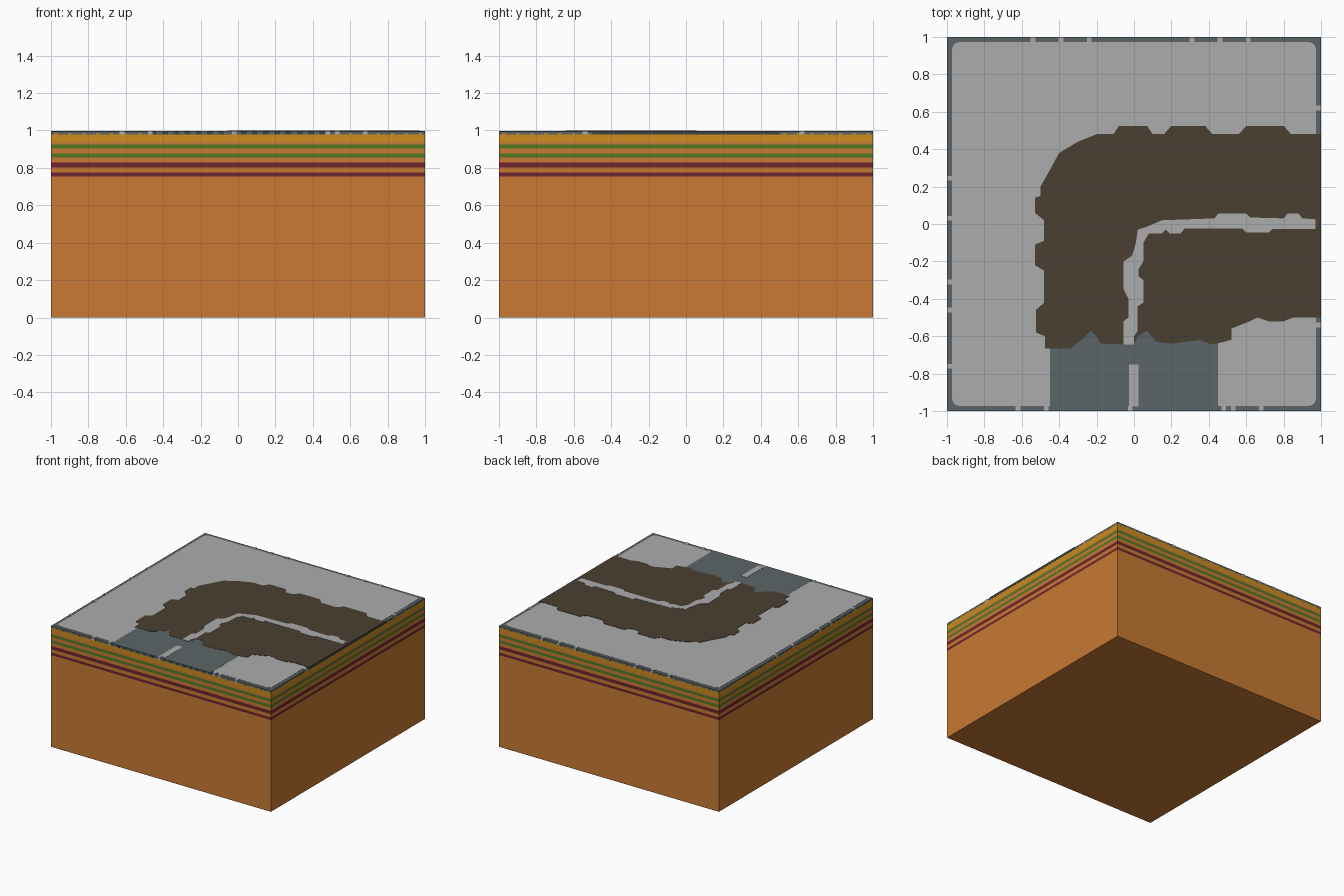
import bpy
import bmesh
import math
from mathutils import Vector

default_cube = bpy.data.objects.get("Cube")
if default_cube:
    bpy.data.objects.remove(default_cube, do_unlink=True)


def linear(value):
    value /= 255
    return value / 12.92 if value <= 0.04045 else ((value + 0.055) / 1.055) ** 2.4


def make_material(name, red, green, blue):
    colour = (linear(red), linear(green), linear(blue), 1)
    material = bpy.data.materials.new(name)
    material.diffuse_color = colour
    material.use_nodes = True
    shader = next(n for n in material.node_tree.nodes if n.type == "BSDF_PRINCIPLED")
    shader.inputs["Base Color"].default_value = colour
    shader.inputs["Roughness"].default_value = 0.9
    return material


orange = make_material("orange", 200, 122, 52)
gold = make_material("gold", 204, 140, 34)
green = make_material("green", 78, 122, 36)
maroon = make_material("maroon", 110, 38, 46)
slate = make_material("slate", 92, 101, 104)
dark_slate = make_material("dark slate", 58, 70, 68)
pale_grey = make_material("pale grey", 172, 172, 172)
soil_brown = make_material("soil brown", 74, 64, 50)

SIDE = 0.999       # half width of the block, leaving room for thin side plates
BLOCK_TOP = 0.994
RIM = 0.978        # bottom of the paved rim


def finish(name, mesh_data, materials):
    mesh = bpy.data.meshes.new(name)
    mesh_data.to_mesh(mesh)
    mesh_data.free()
    for material in materials:
        mesh.materials.append(material)
    thing = bpy.data.objects.new(name, mesh)
    bpy.context.collection.objects.link(thing)
    return thing


def plate(name, outline, top, material):
    """Thin flat plate with the given outline, its upper face at height top."""
    bm = bmesh.new()
    face = bm.faces.new([bm.verts.new((x, y, top)) for x, y in outline])
    face.normal_update()
    if face.normal.z < 0:
        face.normal_flip()
    thing = finish(name, bm, [material])
    solid = thing.modifiers.new("thickness", "SOLIDIFY")
    solid.thickness = top - BLOCK_TOP + 0.001
    solid.offset = -1
    return thing


def rectangle(left, right, front, back):
    return [(left, front), (right, front), (right, back), (left, back)]


def add_box(bm, low, high):
    low, high = Vector(low), Vector(high)
    verts = bmesh.ops.create_cube(bm, size=1)["verts"]
    bmesh.ops.scale(bm, vec=high - low, verts=verts)
    bmesh.ops.translate(bm, vec=(low + high) / 2, verts=verts)


def add_edge_box(bm, side, centre, width, depth, bottom, top):
    """Box on one outer edge of the block; centre runs along that edge."""
    a, b = centre - width / 2, centre + width / 2
    inner = 1 - depth
    low, high = {
        "front": ((a, -1), (b, -inner)),
        "back": ((a, inner), (b, 1)),
        "left": ((inner, a), (1, b)),
        "right": ((-1, a), (-inner, b)),
    }[side]
    add_box(bm, (*low, bottom), (*high, top))


# Ground block, cut into horizontal colour bands
bands = [(0.754, orange), (0.775, maroon), (0.802, orange), (0.829, maroon),
         (0.856, orange), (0.877, green), (0.904, orange), (0.925, green),
         (0.938, orange), (RIM, gold), (1, slate)]
palette = [orange, maroon, green, gold, slate]
bm = bmesh.new()
add_box(bm, (-SIDE, -SIDE, 0), (SIDE, SIDE, BLOCK_TOP))
for level, _ in bands[:-1]:
    bmesh.ops.bisect_plane(bm, geom=bm.verts[:] + bm.edges[:] + bm.faces[:],
                           plane_co=(0, 0, level), plane_no=(0, 0, 1))
for face in bm.faces:
    height = face.calc_center_median().z
    band = next(material for level, material in bands if height < level)
    face.material_index = palette.index(band)
finish("ground_block", bm, palette)

# Pale paving with rounded corners
paving = []
radius, half = 0.04, 0.973
for quarter in range(4):
    for step in range(5):
        angle = math.pi / 2 * (quarter + step / 4)
        sx = 1 if quarter in (0, 3) else -1
        sy = 1 if quarter < 2 else -1
        paving.append((sx * (half - radius) + radius * math.cos(angle),
                       sy * (half - radius) + radius * math.sin(angle)))
plate("paving", paving, 0.996, pale_grey)

# Finished road surface at the front, with its centre dash
plate("paved_road", rectangle(-0.45, 0.45, -SIDE, -0.55), 0.997, slate)
plate("centre_dash", rectangle(-0.028, 0.024, -0.975, -0.75), 0.9985, pale_grey)

# Bare earth bend with a ragged outline
earth = [(1, .48), (.84, .48), (.8, .525), (.6, .525), (.56, .48), (.42, .48),
         (.38, .525), (.2, .525), (.16, .48), (.1, .48), (.07, .525), (-.08, .525),
         (-.11, .48), (-.2, .48), (-.3, .44), (-.4, .38), (-.46, .27), (-.5, .2),
         (-.5, .15), (-.53, .14), (-.53, .06), (-.48, .02), (-.48, -.09),
         (-.53, -.11), (-.53, -.22), (-.48, -.25), (-.48, -.42), (-.525, -.46),
         (-.525, -.58), (-.475, -.6), (-.475, -.665), (-.34, -.665), (-.28, -.62),
         (-.23, -.57), (-.2, -.6), (-.18, -.64), (0, -.645), (.02, -.6), (.07, -.57),
         (.12, -.63), (.2, -.64), (.35, -.62), (.42, -.645), (.52, -.62), (.52, -.56),
         (.62, -.52), (.66, -.5), (.72, -.52), (.8, -.52), (.85, -.5), (1, -.5)]
plate("earth_road", earth, 0.9985, soil_brown)

# Worn centre line following the bend: outer edge, then inner edge
line_outer = [(.97, .025), (.9, .03), (.88, .055), (.82, .055), (.8, .03), (.62, .035),
              (.6, .055), (.45, .055), (.43, .03), (.15, .02), (.08, -.01), (.02, -.03),
              (.01, -.1), (-.01, -.17), (-.055, -.2), (-.055, -.35), (-.03, -.4),
              (-.03, -.5), (-.055, -.52), (-.055, -.645)]
line_inner = [(0, -.645), (0, -.6), (.02, -.57), (.02, -.44), (.05, -.42), (.05, -.3),
              (.025, -.28), (.025, -.24), (.05, -.2), (.05, -.1), (.08, -.05), (.15, -.05),
              (.17, -.03), (.19, -.05), (.25, -.05), (.27, -.025), (.58, -.025),
              (.6, -.045), (.72, -.045), (.74, -.028), (.97, -.028)]
plate("worn_centre_line", line_outer + line_inner, 1, pale_grey)

# Pale kerb joints crossing the slate rim
joints = {
    "back": (-.54, -.39, -.24, .31, .46, .61),
    "front": (-.62, -.47, -.02, .48, .53, .68),
    "right": (.245, .03, -.31, -.46, -.76),
    "left": (.62, -.54),
}
bm = bmesh.new()
for side, places in joints.items():
    for place in places:
        add_edge_box(bm, side, place, 0.025, 0.028, RIM, 0.9975)
finish("kerb_joints", bm, [pale_grey])

# Gold notches giving the rim its scalloped lower edge
bm = bmesh.new()
for side in joints:
    for step in range(27):
        place = -0.975 + step * 0.075
        if side in ("front", "left") and abs(place) < 0.5:
            continue
        add_edge_box(bm, side, place, 0.014, 0.003, RIM - 0.003, RIM + 0.009)
finish("rim_notches", bm, [gold])

# Dark rim where the roads meet the block edge
bm = bmesh.new()
add_edge_box(bm, "left", 0, 1, 0.003, RIM, 0.997)
for step in range(16):
    place = -0.45 + step * 0.06
    if abs(place + 0.02) > 0.02:
        add_edge_box(bm, "front", place, 0.03, 0.003, RIM, 0.996)
finish("road_end_rim", bm, [dark_slate])
